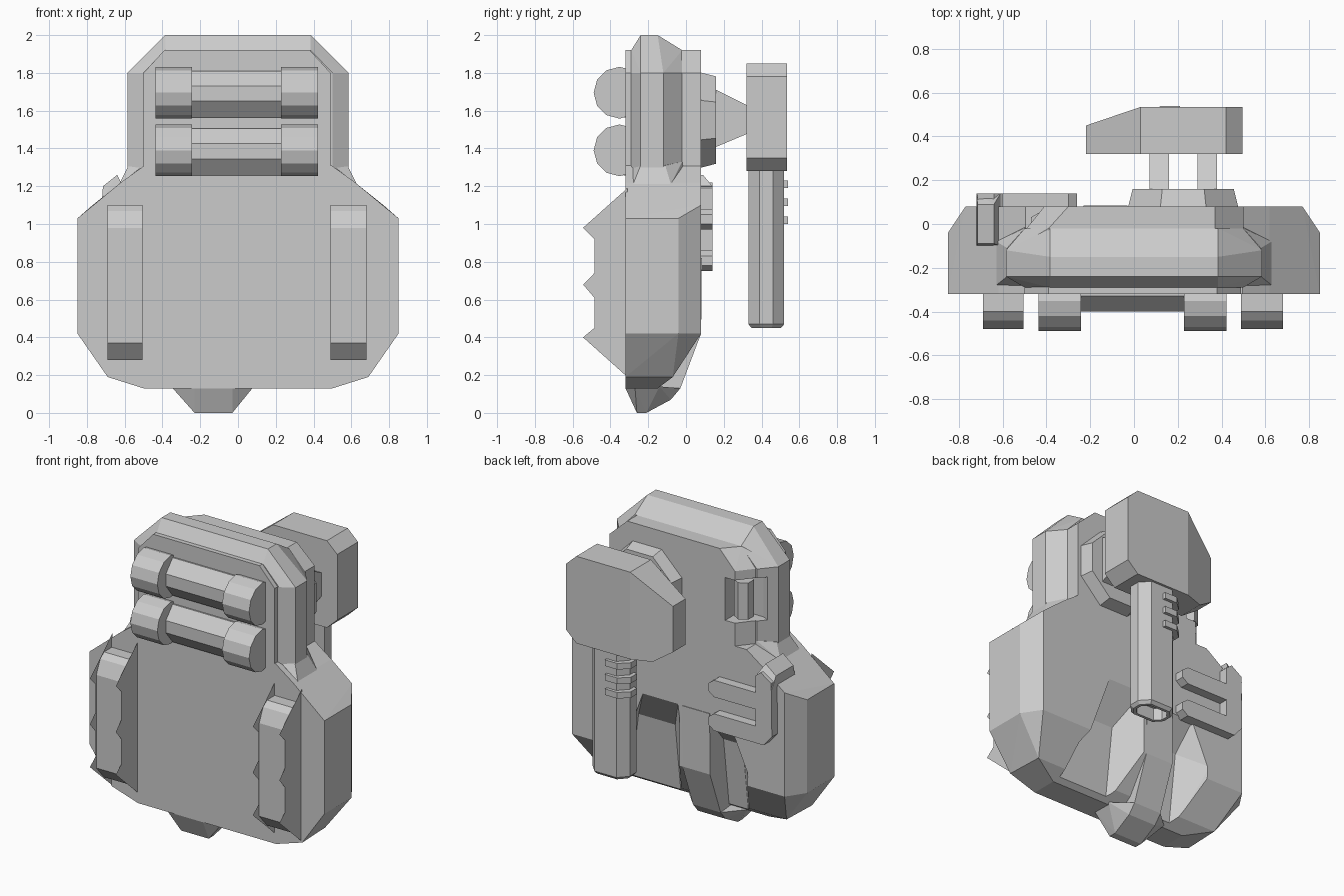
import bpy, bmesh, math
from mathutils import Matrix

if "Cube" in bpy.data.objects:
    bpy.data.objects.remove(bpy.data.objects["Cube"], do_unlink=True)

GREY = (0.6, 0.6, 0.6, 1.0)
grey = bpy.data.materials.new("plain grey")
grey.use_nodes = True
grey.diffuse_color = GREY
grey.node_tree.nodes["Principled BSDF"].inputs["Base Color"].default_value = GREY


def finish(name, bm):
    bmesh.ops.recalc_face_normals(bm, faces=bm.faces)
    mesh = bpy.data.meshes.new(name)
    bm.to_mesh(mesh)
    bm.free()
    mesh.materials.append(grey)
    obj = bpy.data.objects.new(name, mesh)
    bpy.context.collection.objects.link(obj)
    return obj


def hull(name, points):
    """Solid faceted block wrapped around a few corner points."""
    bm = bmesh.new()
    for p in points:
        bm.verts.new(p)
    bmesh.ops.convex_hull(bm, input=bm.verts)
    loose = [v for v in bm.verts if not v.link_faces]
    bmesh.ops.delete(bm, geom=loose, context='VERTS')
    bmesh.ops.dissolve_limit(bm, angle_limit=0.02, verts=bm.verts, edges=bm.edges)
    return finish(name, bm)


def prism_bm(axis, profile, lo, hi):
    """Profile extruded along x, y or z; the other two axes keep their order."""
    place = {'x': lambda a, b, t: (t, a, b),
             'y': lambda a, b, t: (a, t, b),
             'z': lambda a, b, t: (a, b, t)}[axis]
    bm = bmesh.new()
    rings = [[bm.verts.new(place(a, b, t)) for a, b in profile] for t in (lo, hi)]
    for ring in rings:
        bm.faces.new(ring)
    n = len(profile)
    for i in range(n):
        j = (i + 1) % n
        bm.faces.new((rings[0][i], rings[0][j], rings[1][j], rings[1][i]))
    bmesh.ops.recalc_face_normals(bm, faces=bm.faces)
    return bm


def prism(name, axis, profile, lo, hi):
    return finish(name, prism_bm(axis, profile, lo, hi))


def cylinder(name, matrix, sides, r1, r2, depth):
    bm = bmesh.new()
    bmesh.ops.create_cone(bm, cap_ends=True, segments=sides, radius1=r1, radius2=r2,
                          depth=depth, matrix=matrix)
    return finish(name, bm)


def both(points):
    return [(s * x, y, z) for x, y, z in points for s in (-1, 1)]


def cut(target, cutter):
    cutter.hide_render = True
    mod = target.modifiers.new("cut", 'BOOLEAN')
    mod.operation, mod.solver, mod.object = 'DIFFERENCE', 'EXACT', cutter
    bpy.context.view_layer.objects.active = target
    bpy.ops.object.modifier_apply(modifier=mod.name)
    bpy.data.objects.remove(cutter, do_unlink=True)


# Lower pack with chamfered back and underside
lower = hull("lower_pack", both([
    (.85, -.32, 1.03), (.85, -.32, .42), (.69, -.32, .19), (.5, -.32, .13),
    (.62, -.32, 1.22), (.495, -.32, 1.31), (.85, -.04, 1.03), (.85, -.04, .42),
    (.77, .08, 1.1), (.77, .08, .42), (.62, .08, 1.22), (.495, .08, 1.31),
    (.68, -.07, .19), (.5, -.15, .13)]))

# Sloping recesses either side of the rear keel: wide on the left, a notch on the right
cut(lower, hull("left_recess_cutter", [
    (-.04, .13, .9), (.21, .13, .9), (.385, -.06, .6), (.12, -.06, .6),
    (.12, -.13, .05), (.5, -.13, .05), (-.04, .13, .05), (.52, .13, .05)]))
cut(lower, hull("right_notch_cutter", [
    (-.22, .09, .78), (-.385, .09, .78), (-.51, .09, .5), (-.37, -.06, .6), (-.22, -.06, .6),
    (-.37, -.13, .05), (-.22, -.13, .05), (-.48, .09, .05), (-.22, .09, .05)]))

# Upper pack: sloped rim, stepped rear block, then the front panel
rim = hull("upper_rim", both([
    (.5, -.29, 1.8), (.5, -.29, 1.2), (.385, -.29, 1.92), (.385, -.24, 2.0),
    (.385, -.15, 2.0), (.585, -.24, 1.8), (.585, -.24, 1.2), (.585, -.12, 1.8),
    (.585, -.12, 1.2), (.385, -.02, 1.92), (.5, -.02, 1.8), (.5, -.02, 1.2)]))
rear = hull("upper_rear", [
    (.37, -.13, 1.92), (.37, .08, 1.92), (-.39, -.13, 1.92), (-.39, -.02, 1.92),
    (-.3, .08, 1.92)] + [(x, y, z) for z in (1.3, 1.8) for x, y in
                         ((.5, -.13), (.5, .08), (-.58, -.13), (-.41, .08))])
for part in (rim, rear):
    cut(part, prism("clip_cutter", 'z', [(-.5, -.09), (-.34, -.09), (-.34, .2), (-.62, .2),
                                         (-.62, -.03)], 1.46, 1.74))
prism("front_panel", 'y', [(-.5, 1.3), (.49, 1.3), (.49, 1.8), (.38, 1.92),
                           (-.39, 1.92), (-.5, 1.8)], -.32, -.2)
for side in (-1, 1):
    hull("shoulder_fillet", [(side * x, y, z) for x, y, z in (
        (.58, -.24, 1.31), (.58, -.11, 1.31), (.5, -.02, 1.33), (.5, -.28, 1.31),
        (.63, -.28, 1.21), (.63, -.08, 1.21), (.45, -.28, 1.1), (.45, .05, 1.1))])
cylinder("clip_pin", Matrix.Translation((-.42, .0, 1.6)), 6, .06, .06, .24)

# Rear keel that runs down and under the pack
keel = [(-.26, 0), (-.21, 0), (-.08, .07), (-.03, .13), (.08, .42), (.084, .82), (-.2, .82)]
prism("rear_keel", 'x', keel, -.23, -.03)
hull("keel_base", [(x, y, z) for x in (-.35, .08) for y, z in ((-.27, .135), (-.14, .14))]
     + [(x, y, z) for x in (-.23, -.03) for y, z in keel[:4] + [(-.32, .13)]])

# Two front rolls, each with fat ends and a slim middle
for zc in (1.695, 1.39):
    for x in (-.34, .325):
        m = Matrix.Translation((x, -.352, zc)) @ Matrix.Rotation(math.pi / 2, 4, 'Y')
        cylinder("roll_end", m, 12, .137, .137, .195)
    prism("roll_middle", 'x', [(-.3, zc + .115), (-.33, zc + .115), (-.4, zc + .035),
                               (-.4, zc - .045), (-.33, zc - .132), (-.3, zc - .132)], -.25, .24)

# Front pouches with paper-thin jagged plates on both sides
pouch = [(-.3, 1.1), (-.4, 1.1), (-.44, 1.07), (-.48, .98), (-.48, .37), (-.4, .28), (-.3, .28)]
jagged = [(-.31, 1.19), (-.545, .98), (-.485, .92), (-.485, .74), (-.545, .68),
          (-.485, .61), (-.485, .45), (-.545, .4), (-.31, .19)]
for lo, hi in ((-.69, -.505), (.49, .68)):
    prism("front_pouch", 'x', pouch, lo, hi)
    for x in (lo - .001, hi + .001):
        bm = bmesh.new()
        bm.faces.new([bm.verts.new((x, y, z)) for y, z in jagged])
        finish("jagged_plate", bm)

# Rear fork-shaped holder hooked over the shoulder
for z in (.75, .97):
    prism("holder_prong", 'y', [(-.64, z), (-.3, z), (-.26, z + .03), (-.26, z + .08),
                                (-.3, z + .11), (-.64, z + .11)], .07, .14)
prism("holder_spine", 'y', [(-.66, .75), (-.6, .75), (-.6, 1.19), (-.64, 1.22),
                            (-.715, 1.17), (-.72, .82)], .07, .14)
hull("holder_hook", [(x, y, z) for x, z in ((-.72, 1.13), (-.61, 1.2)) for y in (-.1, .14)]
     + [(x, y, z) for x, z in ((-.64, 1.26), (-.715, 1.2)) for y in (-.09, .09)])

# Round mount and two tapered arms
turn = Matrix.Rotation(-math.pi / 2, 4, 'X') @ Matrix.Rotation(math.pi / 8, 4, 'Z')
cylinder("tool_mount", Matrix.Translation((.225, .12, 1.55)) @ turn, 8, .272, .25, .08)
for x in (.07, .29):
    prism("mount_arm", 'x', [(.14, 1.4), (.14, 1.72), (.33, 1.625), (.33, 1.48)], x, x + .09)

# Tool head with a wedge nose
head = [(.495, 1.35), (.495, 1.78), (.42, 1.85), (.03, 1.85), (.03, 1.28), (.42, 1.28)]
nose = [(-.22, 1.66), (-.22, 1.36), (-.1, 1.28)]
hull("tool_head", [(x, y, z) for x, z in head for y in (.32, .535)]
     + [(x, y, z) for x, z in nose[:2] for y in (.32, .45)]
     + [(x, y, z) for x, z in nose[2:] for y in (.32, .49)])

# Grip with chamfered corners and a hollow end
bm = prism_bm('z', [(.14, .33), (.3, .33), (.355, .39), (.355, .46), (.3, .52), (.14, .52),
                    (.085, .46), (.085, .39)], .47, 1.32)
end = min(bm.faces, key=lambda f: f.calc_center_median().z)
bmesh.ops.inset_region(bm, faces=[end], thickness=.018, depth=.02)
bmesh.ops.inset_region(bm, faces=[end], thickness=.02)
bmesh.ops.inset_region(bm, faces=[end], thickness=.002, depth=-.08)
finish("tool_grip", bm)
for z in (1.0, 1.095, 1.19):
    prism("grip_rib", 'z', [(.21, .5), (.21, .54), (.12, .54), (.06, .485), (.06, .42),
                            (.13, .42)], z, z + .04)
